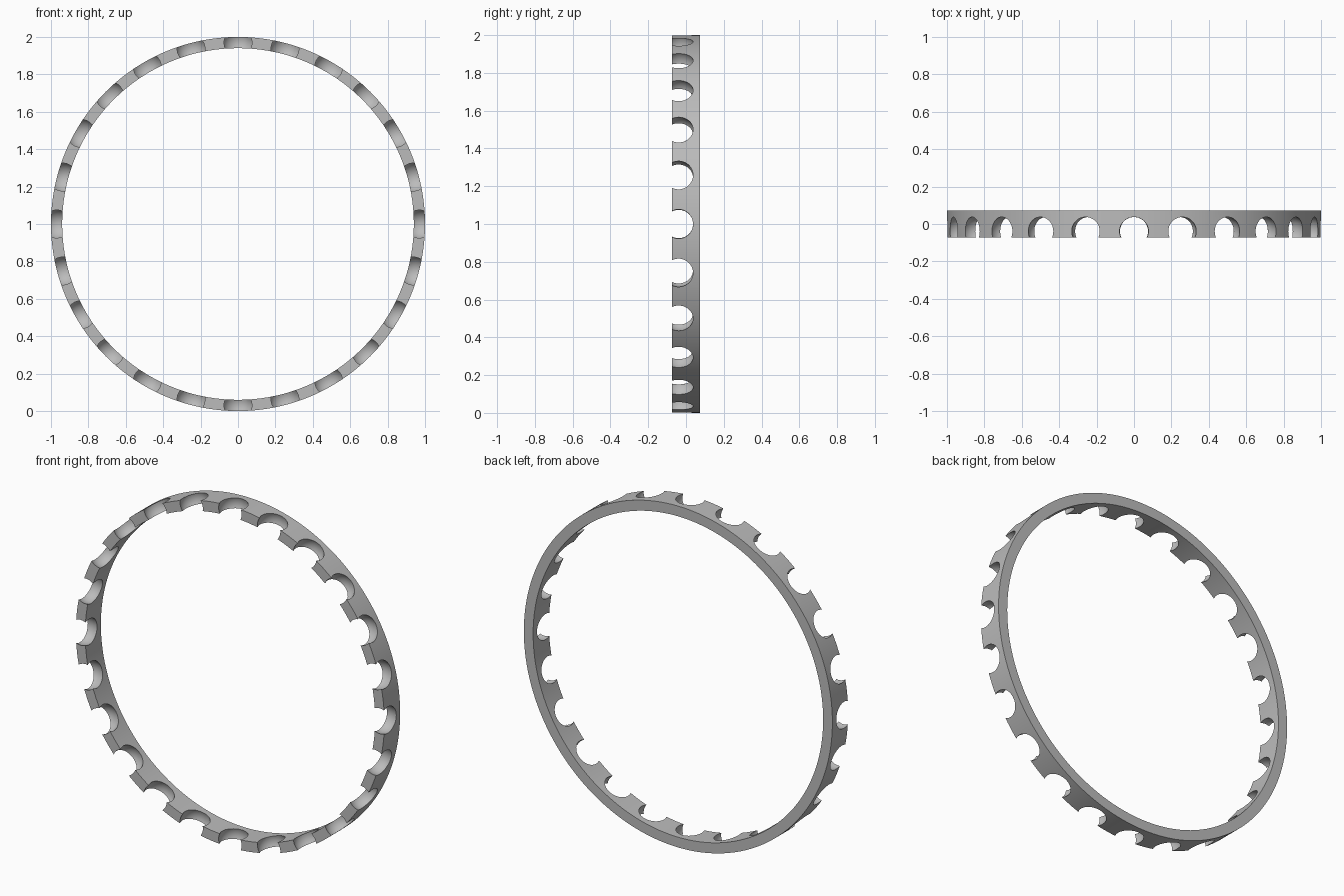
import bpy
import bmesh
from math import cos, sin, tau, radians
from mathutils import Matrix, Vector

OUTER, INNER, HALF_WIDTH = 1.0, 0.94, 0.073
POCKETS, BALL_RADIUS, BALL_Y = 24, 0.082, -0.039
SEGMENTS = 192

cube = bpy.data.objects.get("Cube")
if cube:
    bpy.data.objects.remove(cube, do_unlink=True)

steel = bpy.data.materials.new("grey_steel")
steel.use_nodes = True
grey = (0.5, 0.5, 0.5, 1)
steel.diffuse_color = grey
steel.node_tree.nodes["Principled BSDF"].inputs["Base Color"].default_value = grey


def add_object(name, bm):
    bmesh.ops.recalc_face_normals(bm, faces=bm.faces)
    mesh = bpy.data.meshes.new(name)
    bm.to_mesh(mesh)
    bm.free()
    mesh.materials.append(steel)
    obj = bpy.data.objects.new(name, mesh)
    bpy.context.collection.objects.link(obj)
    return obj


# Ring band: a rectangular section swept around the y axis
bm = bmesh.new()
section = [(INNER, -HALF_WIDTH), (OUTER, -HALF_WIDTH), (OUTER, HALF_WIDTH), (INNER, HALF_WIDTH)]
loops = []
for i in range(SEGMENTS):
    a = tau * i / SEGMENTS
    loops.append([bm.verts.new((r * sin(a), y, OUTER + r * cos(a))) for r, y in section])
for i, loop in enumerate(loops):
    following = loops[(i + 1) % SEGMENTS]
    for j in range(4):
        k = (j + 1) % 4
        bm.faces.new((loop[j], loop[k], following[k], following[j]))
ring = add_object("ball_cage_ring", bm)

# Ball pockets: evenly spaced spheres that break through the front edge
bm = bmesh.new()
mid = (OUTER + INNER) / 2
for i in range(POCKETS):
    a = tau * i / POCKETS
    place = Matrix.Translation(Vector((mid * sin(a), BALL_Y, OUTER + mid * cos(a))))
    bmesh.ops.create_uvsphere(bm, u_segments=48, v_segments=24, radius=BALL_RADIUS,
                              matrix=place @ Matrix.Rotation(a + 0.01, 4, "Y"))
cutter = add_object("pocket_cutter", bm)
cutter.hide_render = True

cut = ring.modifiers.new("ball_pockets", "BOOLEAN")
cut.operation = "DIFFERENCE"
cut.solver = "EXACT"
cut.object = cutter

# Apply the cut, then smooth the curved walls while keeping rims sharp
bpy.ops.object.select_all(action="DESELECT")
ring.select_set(True)
bpy.context.view_layer.objects.active = ring
bpy.ops.object.modifier_apply(modifier=cut.name)
bpy.data.objects.remove(cutter, do_unlink=True)
bpy.ops.object.shade_smooth_by_angle(angle=radians(30))
